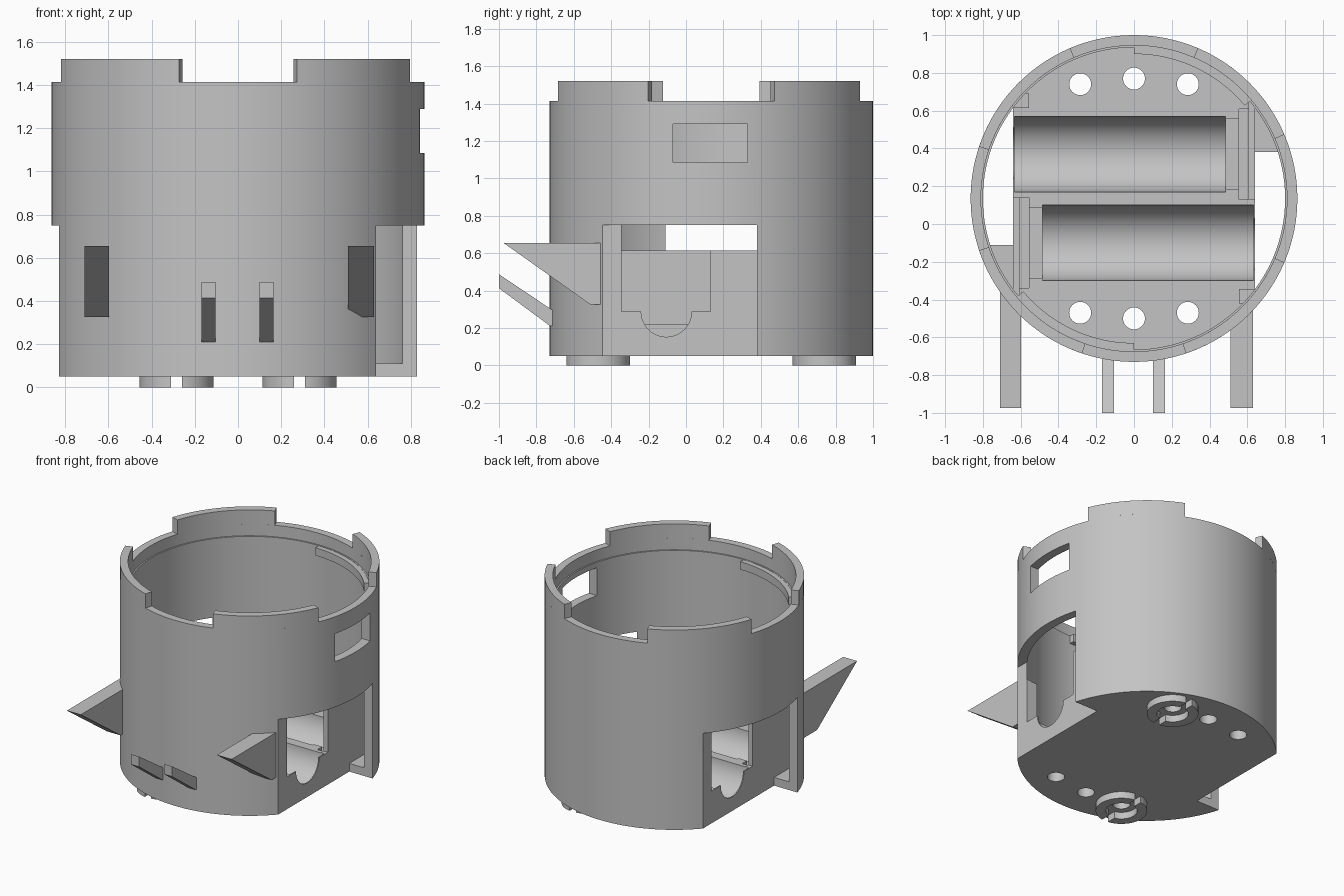
import bpy, bmesh, math
from mathutils import Matrix

if "Cube" in bpy.data.objects:
    bpy.data.objects.remove(bpy.data.objects["Cube"], do_unlink=True)

CY = 0.135            # axis of the round housing
R, R_IN = 0.865, 0.80

grey = bpy.data.materials.new("plain grey")
grey.use_nodes = True
grey.diffuse_color = (0.55, 0.55, 0.55, 1)
grey.node_tree.nodes["Principled BSDF"].inputs["Base Color"].default_value = (0.55, 0.55, 0.55, 1)


def finish(name, bm):
    bmesh.ops.recalc_face_normals(bm, faces=bm.faces)
    mesh = bpy.data.meshes.new(name)
    bm.to_mesh(mesh)
    bm.free()
    mesh.materials.append(grey)
    ob = bpy.data.objects.new(name, mesh)
    bpy.context.collection.objects.link(ob)
    return ob


def prism(name, outline, x0, x1, s=1):
    """Extrude a (y, z) outline along x; s=-1 half-turns it about the axis."""
    bm = bmesh.new()
    face = bm.faces.new([bm.verts.new((x0, y, z)) for y, z in outline])
    new = bmesh.ops.extrude_face_region(bm, geom=[face])["geom"]
    bmesh.ops.translate(bm, vec=(x1 - x0, 0, 0),
                        verts=[v for v in new if isinstance(v, bmesh.types.BMVert)])
    if s < 0:
        bmesh.ops.rotate(bm, verts=bm.verts, cent=(0, CY, 0),
                         matrix=Matrix.Rotation(math.pi, 3, 'Z'))
    return finish(name, bm)


def box(name, x0, x1, y0, y1, z0, z1, s=1):
    return prism(name, [(y0, z0), (y1, z0), (y1, z1), (y0, z1)], x0, x1, s)


def cyl(name, x, y, r, z0, z1, n=128):
    bm = bmesh.new()
    bmesh.ops.create_cone(bm, cap_ends=True, segments=n, radius1=r, radius2=r, depth=z1 - z0,
                          matrix=Matrix.Translation((x, y, (z0 + z1) / 2)))
    return finish(name, bm)


def sector(name, r0, r1, a0, a1, z0, z1):
    """Curved bar between two angles in degrees."""
    n = max(4, round((a1 - a0) / 2.5))
    angles = [math.radians(a0 + (a1 - a0) * i / n) for i in range(n + 1)]
    pts = [(r1, a) for a in angles] + [(r0, a) for a in reversed(angles)]
    bm = bmesh.new()
    face = bm.faces.new([bm.verts.new((r * math.cos(a), CY + r * math.sin(a), z0)) for r, a in pts])
    new = bmesh.ops.extrude_face_region(bm, geom=[face])["geom"]
    bmesh.ops.translate(bm, vec=(0, 0, z1 - z0),
                        verts=[v for v in new if isinstance(v, bmesh.types.BMVert)])
    return finish(name, bm)


def combine(ob, tool, op='DIFFERENCE'):
    mod = ob.modifiers.new("combine", 'BOOLEAN')
    mod.operation, mod.solver, mod.object = op, 'EXACT', tool
    bpy.context.view_layer.objects.active = ob
    bpy.ops.object.modifier_apply(modifier=mod.name)
    bpy.data.objects.remove(tool, do_unlink=True)


# Round housing, hollow above a thin floor, with a thinner rim
housing = cyl("housing", 0, CY, R, 0.05, 1.415)
combine(housing, cyl("bore", 0, CY, R_IN, 0.11, 2))
combine(housing, cyl("rim_bore", 0, CY, 0.81, 1.33, 2))

# Inner tray block
tray = cyl("tray", 0, CY, 0.83, 0.08, 0.285)
combine(tray, box("tray_limit", -0.64, 0.64, -1, 1.2, 0, 1), 'INTERSECT')
combine(housing, tray, 'UNION')

# Flat end walls and corner posts
for s in (1, -1):
    combine(housing, box("end_wall", 0.605, 0.64, -0.40, 0.67, 0.09, 0.615, s), 'UNION')
    combine(housing, box("corner_post", 0.555, 0.639, -0.42, -0.345, 0.09, 0.61, s), 'UNION')

arc = [math.radians(-180 * i / 20) for i in range(21)]
notch = [(-0.345, 0.7), (0.13, 0.7), (0.13, 0.288)]
notch += [(-0.105 + 0.135 * math.cos(a), 0.288 + 0.135 * math.sin(a)) for a in arc]
notch += [(-0.345, 0.288)]
ring = [2 * math.pi * i / 64 for i in range(64)]
trough = [(-0.10 + 0.2 * math.cos(a), 0.29 + 0.2 * math.sin(a)) for a in ring]

for s in (1, -1):
    # Side cut-away, cell trough, end notch and contact recesses
    combine(housing, box("side_cut", 0.64, 1.2, -0.7, 0.38, -0.2, 0.75, s))
    combine(housing, prism("trough_cut", trough, -0.485, 0.632, s))
    combine(housing, prism("notch_cut", notch, 0.59, 0.72, s))
    combine(housing, box("recess_cut", -0.56, -0.48, -0.285, 0.085, 0.22, 0.7, s))
    combine(housing, box("contact_cut", -0.605, -0.555, -0.34, 0.14, 0.15, 0.7, s))

# Window high on one side
combine(housing, box("window_cut", 0.5, 1.2, -0.07, 0.33, 1.085, 1.29))

# Two rows of floor holes
for x in (-0.285, 0, 0.285):
    dy = 0.635 if x == 0 else 0.605
    for s in (1, -1):
        combine(housing, cyl("hole_cut", x, CY + s * dy, 0.058, -0.2, 0.6, 32))

parts = [housing]

# Raised rim tabs: wider gaps at the back and the +x side
for name, a0, a1 in (("back_left", 23, 67), ("back_right", 113, 161.5),
                     ("front_right", 198.5, 251.5), ("front_left", 288.5, 337)):
    parts.append(sector("rim_tab_" + name, 0.81, R, a0, a1, 1.415, 1.52))

# Locking ledges inside the rim
for a in (40, 220):
    parts.append(sector("inner_ledge", 0.765, 0.805, a, a + 50, 1.27, 1.328))

# Slotted ring feet
for s in (1, -1):
    fx, fy = 0.285 * s, CY + 0.605 * s
    foot = cyl("ring_foot", fx, fy, 0.172, 0, 0.055, 48)
    combine(foot, cyl("foot_bore", fx, fy, 0.105, -0.1, 0.2, 48))
    combine(foot, box("foot_slot", fx - 0.025, fx + 0.025, fy - 0.3, fy + 0.3, -0.1, 0.2))
    parts.append(foot)

# Front wedges, trimmed flush with the bore
for name, x0, x1, back in (("left_wedge", 0.51, 0.63, -0.455), ("right_wedge", -0.71, -0.597, -0.35)):
    wedge = prism(name, [(-0.975, 0.655), (-0.51, 0.325), (back, 0.325), (back, 0.655)], x0, x1)
    combine(wedge, cyl("wedge_trim", 0, CY, 0.82, 0, 1))
    parts.append(wedge)

# Small front prongs
for name, x in (("left_prong", 0.132), ("right_prong", -0.137)):
    parts.append(prism(name, [(-1, 0.488), (-1, 0.413), (-0.725, 0.21), (-0.69, 0.21),
                              (-0.69, 0.28)], x - 0.032, x + 0.032))

bpy.ops.object.select_all(action='DESELECT')
for ob in parts:
    ob.select_set(True)
bpy.context.view_layer.objects.active = housing
bpy.ops.object.shade_smooth_by_angle(angle=math.radians(25))
